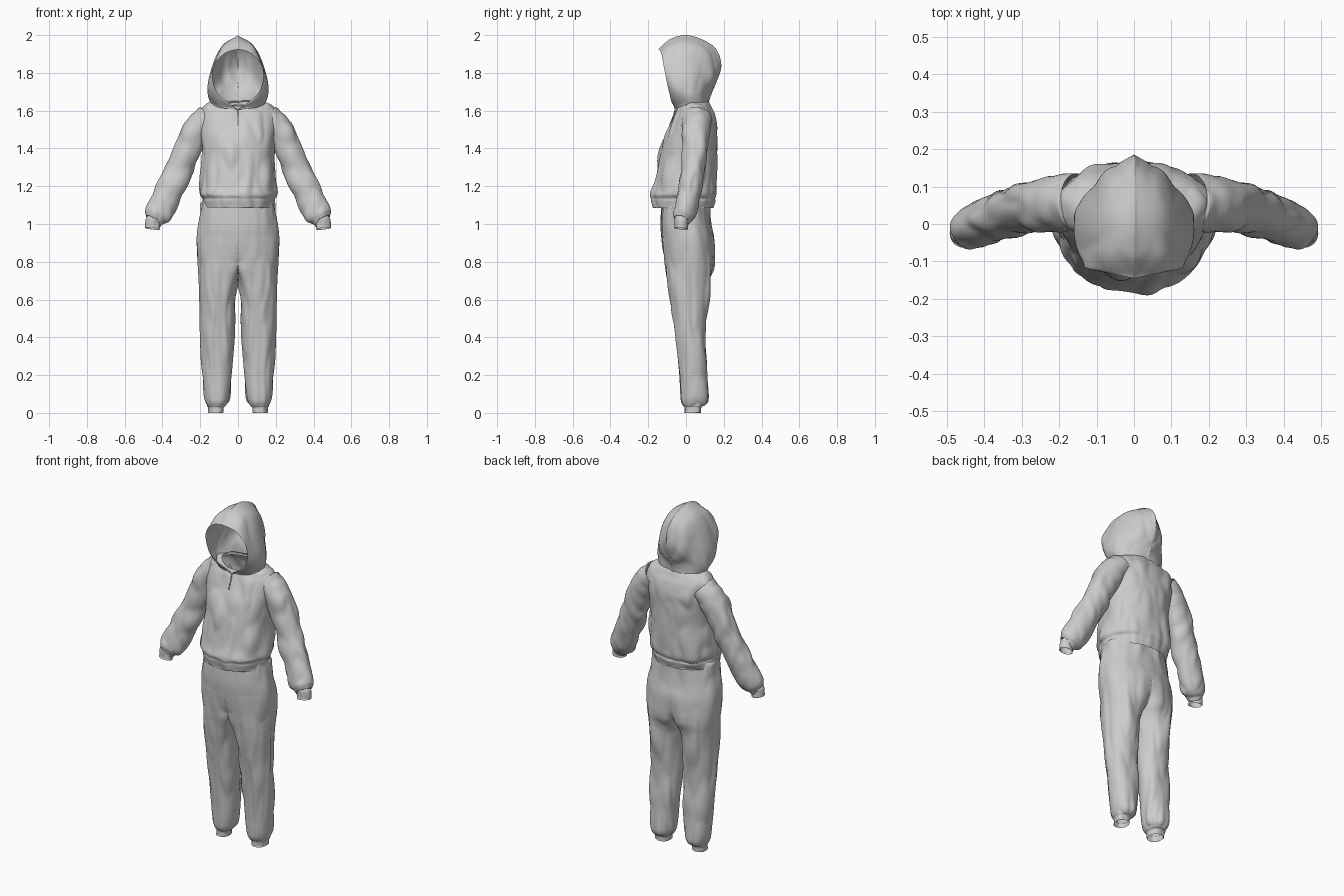
import bpy, bmesh, math
from mathutils import Vector, noise

if "Cube" in bpy.data.objects:
    bpy.data.objects.remove(bpy.data.objects["Cube"])


def spline(rows, n):
    """Catmull-Rom through tuples of any length, n steps per span."""
    out = []
    for i in range(len(rows) - 1):
        a, b = rows[max(i - 1, 0)], rows[i]
        c, d = rows[i + 1], rows[min(i + 2, len(rows) - 1)]
        for k in range(n):
            t = k / n
            out.append(tuple(
                q + 0.5 * t * (r - p + t * (2 * p - 5 * q + 4 * r - s + t * (3 * (q - r) + s - p)))
                for p, q, r, s in zip(a, b, c, d)))
    out.append(tuple(rows[-1]))
    return out


def loft(name, rings, closed=True, mirror=False, fold=0.006, freq=(12, 12, 5), drop_wall=None):
    """Skin the rings, add cloth folds along the normals, smooth and mirror."""
    bm = bmesh.new()
    grid = [[bm.verts.new(p) for p in ring] for ring in rings]
    n = len(grid[0])
    for r0, r1 in zip(grid, grid[1:]):
        for j in range(n if closed else n - 1):
            k = (j + 1) % n
            bm.faces.new((r0[j], r0[k], r1[k], r1[j]))
    if drop_wall is not None:
        wall = [f for f in bm.faces if all(v.co.x < 1e-5 for v in f.verts)]
        bmesh.ops.delete(bm, geom=wall, context='FACES')
    bmesh.ops.remove_doubles(bm, verts=bm.verts, dist=1e-5)
    bmesh.ops.recalc_face_normals(bm, faces=bm.faces)
    bm.normal_update()
    shifts = []
    for v in bm.verts:
        p = v.co
        amp = noise.noise(Vector((p.x * freq[0], p.y * freq[1], p.z * freq[2])))
        amp = 1.4 * abs(amp) - 0.35 + 0.5 * amp
        s = v.normal * amp * fold
        if v.is_boundary:
            s *= 0
        if mirror and p.x < 1e-4:
            s.x = 0
        shifts.append((v, s))
    for v, s in shifts:
        v.co += s
    me = bpy.data.meshes.new(name)
    bm.to_mesh(me)
    bm.free()
    for f in me.polygons:
        f.use_smooth = True
    ob = bpy.data.objects.new(name, me)
    bpy.context.collection.objects.link(ob)
    if mirror:
        m = ob.modifiers.new("mirror", 'MIRROR')
        m.merge_threshold = 0.0005
    return ob


def power(v, e):
    return math.copysign(abs(v) ** e, v)


def angles(n):
    return [2 * math.pi * i / n for i in range(n)]


# Trousers: z, inner x, outer x, front y, back y (right half, clamped at the seam)
leg_rows = [
    (1.12, -.19, .19, -.13, .12), (1.0, -.21, .21, -.135, .135), (.92, -.205, .22, -.13, .15),
    (.84, -.13, .218, -.12, .15), (.77, -.05, .21, -.11, .145), (.71, -.004, .205, -.1, .132),
    (.6, .012, .2, -.088, .12), (.4, .018, .196, -.057, .105), (.2, .033, .19, -.036, .116),
    (.1, .042, .183, -.03, .12), (.06, .05, .175, -.026, .116), (.037, .066, .165, -.016, .1),
    (.028, .077, .158, -.01, .085), (0, .079, .157, -.01, .081)]
rings = []
for z, x0, x1, y0, y1 in spline(leg_rows, 8):
    cx, a, cy, b = (x0 + x1) / 2, (x1 - x0) / 2, (y0 + y1) / 2, (y1 - y0) / 2
    if z > .92:
        cx, a = 0, x1
    rings.append([(max(0, cx + a * power(math.cos(t), .9)), cy + b * power(math.sin(t), .9), z)
                  for t in angles(72)])
loft("trousers", rings, mirror=True, fold=.012, freq=(17, 17, 4), drop_wall=True)

# Hoodie body: z, half width, front y, back y, drop of the front neckline
body_rows = [
    (1.085, .18, -.17, .145, 0), (1.12, .187, -.178, .155, 0), (1.135, .188, -.179, .154, 0),
    (1.16, .203, -.184, .162, 0), (1.22, .2, -.163, .164, 0), (1.35, .19, -.143, .166, 0),
    (1.45, .198, -.118, .168, 0), (1.52, .207, -.087, .167, 0), (1.58, .208, -.062, .152, 0),
    (1.615, .195, -.048, .136, .01), (1.64, .155, -.042, .125, .02), (1.655, .115, -.04, .115, .03)]
rings = []
for z, w, y0, y1, drop in spline(body_rows, 7):
    cy, b = (y0 + y1) / 2, (y1 - y0) / 2
    rings.append([(w * power(math.cos(t), .88), cy + b * power(math.sin(t), .92),
                   z - drop * max(0, -math.sin(t)) ** 2) for t in angles(110)])
loft("hoodie_body", rings, fold=.013, freq=(13, 13, 6))

# Sleeves: centre x, y, z, radius across, radius in depth
sleeve_rows = [
    (.15, .06, 1.56, .072, .075), (.21, .055, 1.505, .078, .077), (.278, .045, 1.372, .073, .067),
    (.337, .03, 1.234, .071, .062), (.398, .005, 1.1, .076, .062), (.43, -.012, 1.045, .071, .058),
    (.444, -.022, 1.018, .05, .044), (.448, -.025, 1.01, .04, .036), (.452, -.03, .975, .039, .034)]
path = spline(sleeve_rows, 8)
rings = []
for i, (x, y, z, r1, r2) in enumerate(path):
    p, q = path[max(i - 1, 0)], path[min(i + 1, len(path) - 1)]
    d = (Vector(q[:3]) - Vector(p[:3])).normalized()
    side = d.cross(Vector((0, 1, 0))).normalized()
    depth = d.cross(side)
    rings.append([Vector((x, y, z)) + side * r1 * math.cos(t) + depth * r2 * math.sin(t)
                  for t in angles(48)])
loft("sleeves", rings, mirror=True, fold=.012, freq=(14, 14, 7))

# Hood: arches from the crown seam down to the neck, rim first, back seam last
hood_rows = [
    (0, -.145, 1.925, .075, -.13, 1.9, .132, -.115, 1.82, .112, -.09, 1.7, 0, -.058, 1.605),
    (0, -.085, 1.978, .08, -.07, 1.94, .142, -.06, 1.81, .155, -.05, 1.7, .09, -.045, 1.615),
    (0, 0, 2.0, .083, 0, 1.945, .14, 0, 1.82, .162, .015, 1.7, .135, 0, 1.63),
    (0, .09, 1.975, .076, .075, 1.93, .125, .06, 1.82, .152, .05, 1.7, .135, .05, 1.63),
    (0, .16, 1.925, .053, .132, 1.89, .095, .11, 1.81, .12, .085, 1.7, .11, .09, 1.63),
    (0, .187, 1.84, .04, .163, 1.82, .075, .137, 1.77, .085, .108, 1.7, .07, .11, 1.63),
    (0, .165, 1.76, .026, .152, 1.74, .045, .135, 1.72, .045, .12, 1.68, .035, .117, 1.63),
    (0, .155, 1.735, 0, .146, 1.715, 0, .136, 1.69, 0, .125, 1.66, 0, .118, 1.63)]
rings = [spline([row[i:i + 3] for i in range(0, 15, 3)], 9) for row in spline(hood_rows, 8)]
loft("hood", rings, closed=False, mirror=True, fold=.007, freq=(12, 12, 7))

# Short front zip below the neck
cu = bpy.data.curves.new("front_zip", 'CURVE')
cu.dimensions = '3D'
cu.bevel_depth = .003
sp = cu.splines.new('POLY')
pts = [(0, -.058, 1.605), (0, -.064, 1.58), (0, -.076, 1.55), (0, -.088, 1.52)]
sp.points.add(len(pts) - 1)
for p, co in zip(sp.points, pts):
    p.co = (*co, 1)
bpy.context.collection.objects.link(bpy.data.objects.new("front_zip", cu))
